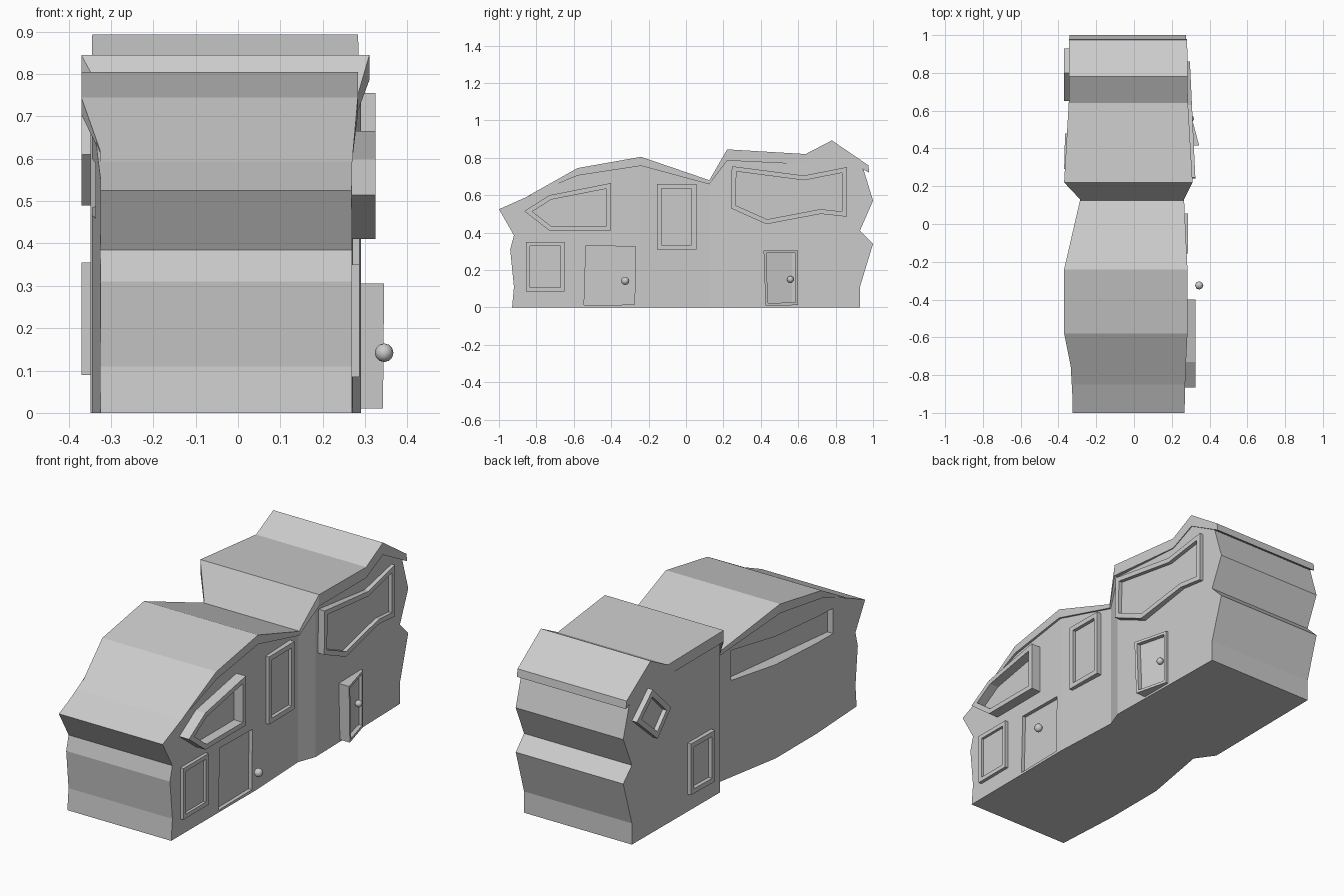
import bpy, bmesh
from mathutils import Vector

if "Cube" in bpy.data.objects:
    bpy.data.objects.remove(bpy.data.objects["Cube"])


def make_object(name, bm):
    bmesh.ops.recalc_face_normals(bm, faces=bm.faces)
    mesh = bpy.data.meshes.new(name)
    bm.to_mesh(mesh)
    bm.free()
    ob = bpy.data.objects.new(name, mesh)
    bpy.context.collection.objects.link(ob)
    return ob


def prism(name, points, move, cutter=False):
    """Extrude a closed outline of 3D points along move."""
    bm = bmesh.new()
    face = bm.faces.new([bm.verts.new(p) for p in points])
    new = bmesh.ops.extrude_face_region(bm, geom=[face], use_keep_orig=True)["geom"]
    for v in new:
        if isinstance(v, bmesh.types.BMVert):
            v.co += Vector(move)
    ob = make_object(name, bm)
    ob.hide_render = cutter
    if cutter:
        ob.hide_viewport = True
        ob.display_type = 'WIRE'
    return ob


def boolean(ob, cutter, operation):
    mod = ob.modifiers.new(operation.lower(), 'BOOLEAN')
    mod.operation, mod.object, mod.solver = operation, cutter, 'EXACT'


def shaped(name, side, right, left):
    """Side profile (y, z) trimmed by a plan outline (y, x)."""
    ob = prism(name, [(-0.5, y, z) for y, z in side], (1, 0, 0))
    plan = [(x, y, -0.2) for y, x in right] + [(x, y, -0.2) for y, x in reversed(left)]
    boolean(ob, prism(name + "_plan_cutter", plan, (0, 0, 1.5), True), 'INTERSECT')
    return ob


def frame(name, outline, x_near, x_far, x_back, rim=0.025, depth=0.03):
    """Window or door frame: raised block with a sunken pane.
    The outer face runs from x_near (smallest y) to x_far (largest y)."""
    ys = [p[0] for p in outline]
    lo, span = min(ys), max(ys) - min(ys)
    bm = bmesh.new()
    outer = [bm.verts.new((x_near + (x_far - x_near) * (y - lo) / span, y, z))
             for y, z in outline]
    back = [bm.verts.new((x_back, y, z)) for y, z in outline]
    pane = bm.faces.new(outer)
    bm.faces.new(back[::-1])
    n = len(outer)
    for i in range(n):
        j = (i + 1) % n
        bm.faces.new((outer[j], outer[i], back[i], back[j]))
    bmesh.ops.recalc_face_normals(bm, faces=bm.faces)
    bmesh.ops.inset_individual(bm, faces=[pane], thickness=rim, use_even_offset=True)
    pane = bmesh.ops.extrude_discrete_faces(bm, faces=[pane])["faces"][0]
    for v in pane.verts:
        v.co.x -= depth if x_near > 0 else -depth
    return make_object(name, bm)


def rect(y0, y1, z0, z1):
    return [(y0, z0), (y1, z0), (y1, z1), (y0, z1)]


# Crooked house body
walls = shaped(
    "house_walls",
    [(-0.93, 0), (-0.92, 0.11), (-0.94, 0.31), (-0.92, 0.385), (-1, 0.525),
     (-0.82, 0.605), (-0.58, 0.73), (-0.24, 0.785), (0.12, 0.665), (0.22, 0.82),
     (0.64, 0.795), (0.78, 0.86), (0.95, 0.735), (1, 0.57), (0.93, 0.41),
     (1, 0.34), (0.93, 0.11), (0.93, 0)],
    [(-1.1, 0.268), (-0.24, 0.272), (0.125, 0.255), (0.22, 0.29), (1.1, 0.272)],
    [(-1.1, -0.325), (-0.93, -0.325), (-0.58, -0.345), (-0.24, -0.345),
     (0.125, -0.28), (0.22, -0.348), (1.1, -0.34)])

# Folded roof slab with a small overhang
shaped(
    "roof",
    [(-0.85, 0.593), (-0.58, 0.745), (-0.24, 0.805), (0.125, 0.68), (0.22, 0.845),
     (0.64, 0.82), (0.78, 0.893), (0.975, 0.76), (0.98, 0.72), (0.78, 0.83),
     (0.64, 0.765), (0.22, 0.785), (0.125, 0.658), (-0.24, 0.757), (-0.58, 0.705)],
    [(-1.1, 0.266), (-0.8, 0.272), (-0.58, 0.283), (-0.24, 0.283), (0.13, 0.265),
     (0.22, 0.31), (0.65, 0.285), (1.1, 0.28)],
    [(-1.1, -0.326), (-0.8, -0.326), (-0.58, -0.37), (-0.24, -0.37), (0.13, -0.285),
     (0.22, -0.37), (0.65, -0.345), (1.1, -0.342)])

# Recesses: front door and long window on the left
door_cut = prism("front_door_cutter", [(0.252, y, z) for y, z in
                 [(-0.545, 0.012), (-0.275, 0.015), (-0.27, 0.325), (-0.535, 0.33)]],
                 (0.2, 0, 0), True)
window_cut = prism("long_window_cutter", [(-0.5, y, z) for y, z in
                   [(-0.72, 0.46), (0.05, 0.5), (0.05, 0.655), (-0.72, 0.59)]],
                   (0.21, 0, 0), True)
# keep the long recess parallel to the slanting wall
for v in window_cut.data.vertices:
    if v.co.x > -0.4:
        v.co.x = -0.305 if v.co.y < -0.5 else -0.265
for cutter in (door_cut, window_cut):
    boolean(walls, cutter, 'DIFFERENCE')

# Right side windows and back door
frame("front_upper_window", [(-0.865, 0.515), (-0.73, 0.41), (-0.40, 0.41),
      (-0.40, 0.665), (-0.73, 0.6)], 0.325, 0.325, 0.24, depth=0.05)
frame("front_lower_window", rect(-0.855, -0.65, 0.085, 0.35), 0.287, 0.287, 0.24, 0.022, 0.014)
frame("middle_window", rect(-0.155, 0.055, 0.31, 0.66), 0.287, 0.285, 0.23, 0.025, 0.018)
frame("rear_upper_window", [(0.24, 0.53), (0.43, 0.445), (0.72, 0.5), (0.86, 0.485),
      (0.86, 0.75), (0.63, 0.705), (0.245, 0.755)], 0.325, 0.296, 0.24, depth=0.02)
frame("back_door", [(0.425, 0.01), (0.6, 0.012), (0.6, 0.305), (0.415, 0.305)],
      0.345, 0.296, 0.24, 0.014, 0.012 + 0.01)

# Left side windows
frame("left_lower_window", rect(0.29, 0.48, 0.09, 0.355), -0.37, -0.365, -0.31, 0.025, 0.02)
frame("left_tilted_window", [(0.65, 0.61), (0.76, 0.49), (0.93, 0.64), (0.80, 0.76)],
      -0.37, -0.37, -0.31, 0.027, 0.022)

# Door knobs
for name, loc, r in (("front_door_knob", (0.345, -0.325, 0.142), 0.022),
                     ("back_door_knob", (0.30, 0.558, 0.15), 0.018)):
    bm = bmesh.new()
    bmesh.ops.create_uvsphere(bm, u_segments=8, v_segments=6, radius=r)
    bmesh.ops.translate(bm, verts=bm.verts, vec=loc)
    for f in bm.faces:
        f.smooth = True
    make_object(name, bm)
